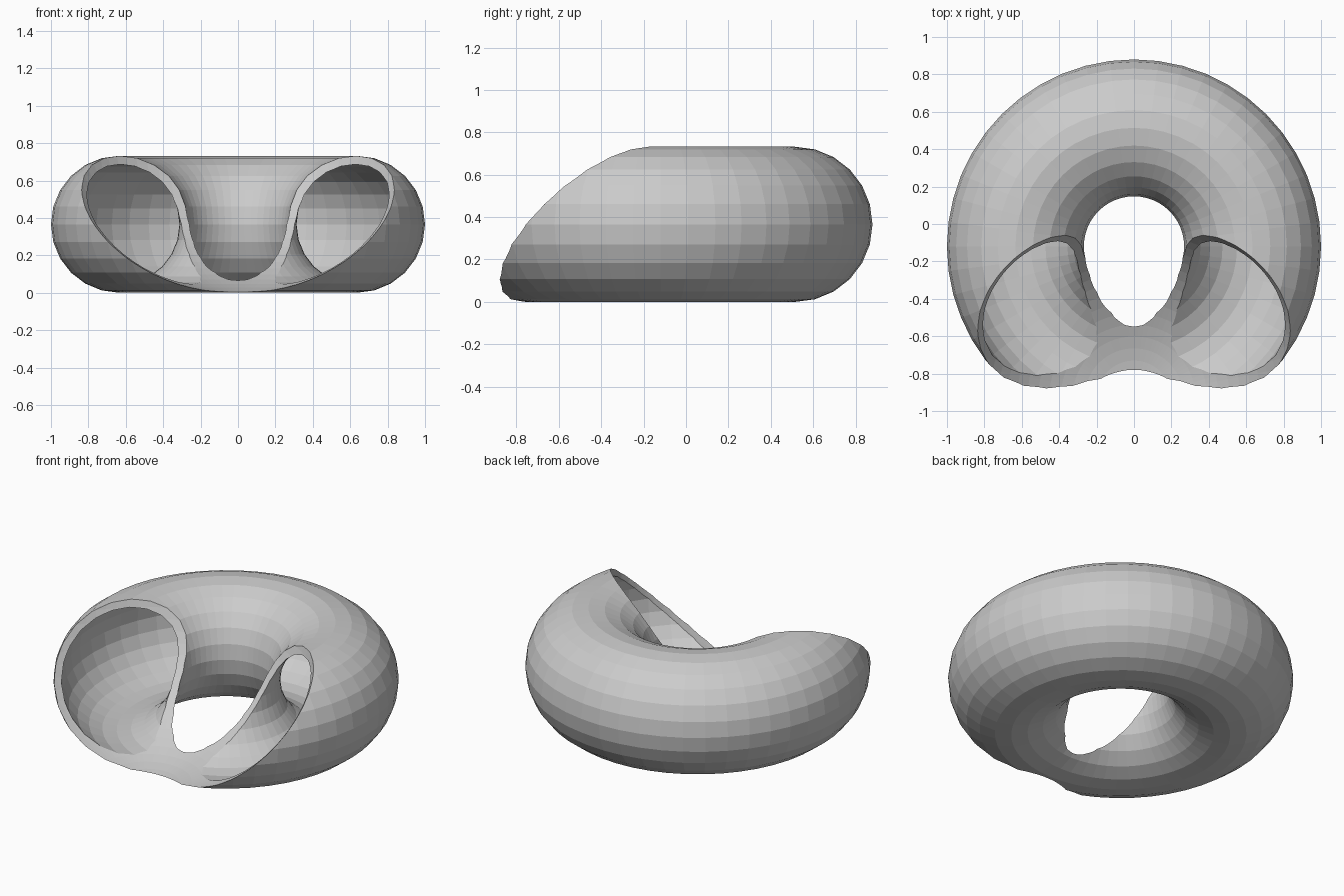
import bpy

if "Cube" in bpy.data.objects:
    bpy.data.objects.remove(bpy.data.objects["Cube"])

CENTRE = (0, -0.12, 0.366)


def torus(name, minor):
    bpy.ops.mesh.primitive_torus_add(
        location=CENTRE, major_radius=0.634, minor_radius=minor,
        major_segments=48, minor_segments=24)
    obj = bpy.context.object
    obj.name = name
    return obj


def carve(target, cutter):
    mod = target.modifiers.new("carve", 'BOOLEAN')
    mod.operation = 'DIFFERENCE'
    mod.solver = 'EXACT'
    mod.object = cutter
    bpy.context.view_layer.objects.active = target
    bpy.ops.object.modifier_apply(modifier=mod.name)
    bpy.data.objects.remove(cutter, do_unlink=True)


# Ring body
ring = torus("hollow_ring", 0.366)

# Spherical bite out of the upper front, and the hollow inside of the tube
bpy.ops.mesh.primitive_uv_sphere_add(
    segments=96, ring_count=48, radius=1.023, location=(0, -0.93, 1.015))
bite = bpy.context.object
bite.name = "bite_cutter"
bite.hide_render = True

cavity = torus("cavity_cutter", 0.321)
cavity.hide_render = True

carve(ring, cavity)
carve(ring, bite)
